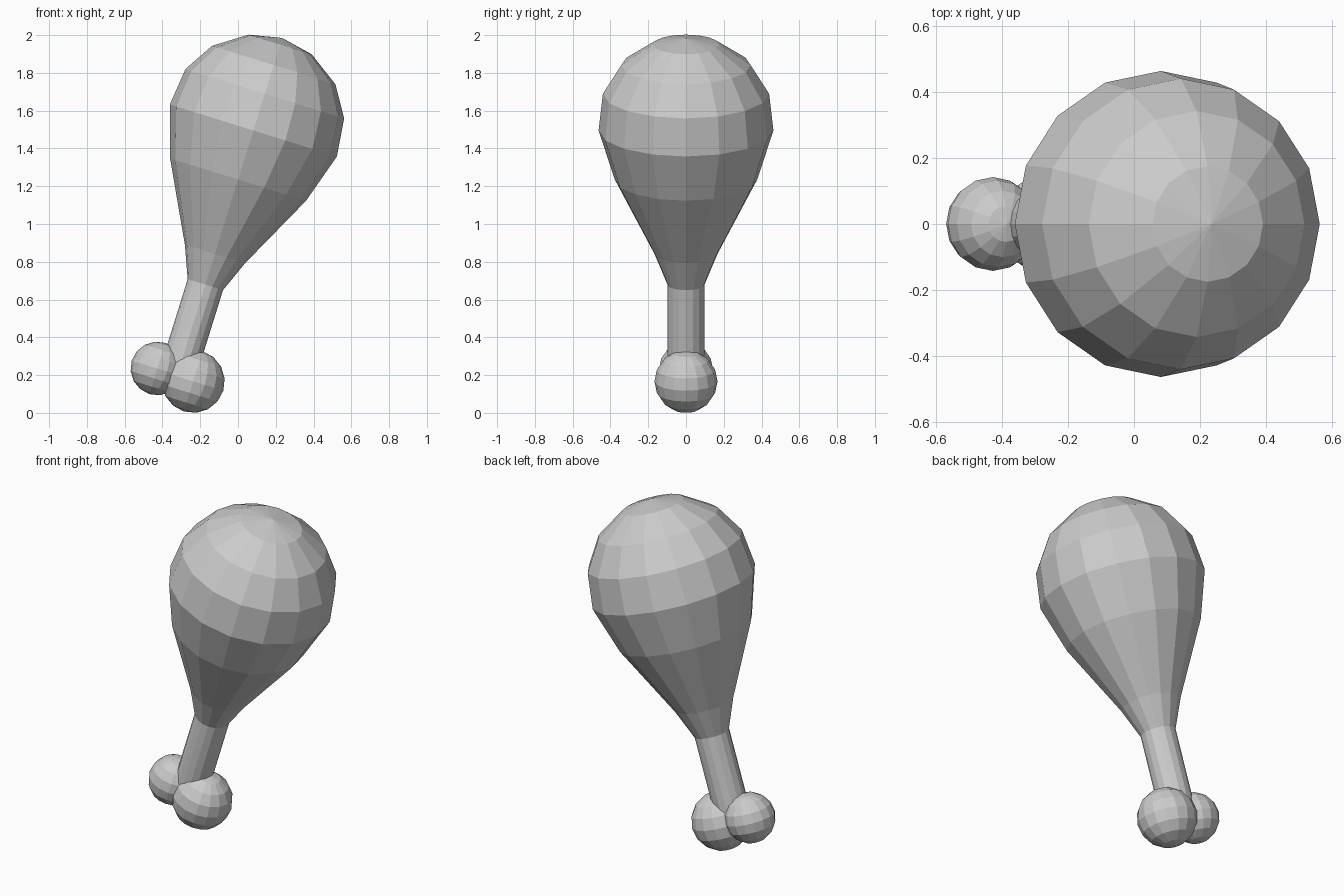
import bpy, bmesh
from math import radians, sin, cos, pi
from mathutils import Matrix, Vector

if "Cube" in bpy.data.objects:
    bpy.data.objects.remove(bpy.data.objects["Cube"])

TILT = radians(17.3)
ROT = Matrix.Rotation(TILT, 4, 'Y')
BASE = Vector((-0.175, 0, 0.672))   # point on the axis where meat meets bone


def finish(name, bm, origin):
    bmesh.ops.recalc_face_normals(bm, faces=bm.faces)
    me = bpy.data.meshes.new(name)
    bm.to_mesh(me)
    bm.free()
    ob = bpy.data.objects.new(name, me)
    ob.matrix_world = Matrix.Translation(origin) @ ROT
    bpy.context.collection.objects.link(ob)


def lathe(name, profile, sides, origin):
    """Revolve (radius, height) points; radius 0 becomes a pole."""
    bm = bmesh.new()
    rings = []
    for r, h in profile:
        n = sides if r > 0 else 1
        rings.append([bm.verts.new((r * cos(2 * pi * i / sides), r * sin(2 * pi * i / sides), h))
                      for i in range(n)])
    for a, b in zip(rings, rings[1:]):
        for i in range(sides):
            j = (i + 1) % sides
            quad = [a[i % len(a)], a[j % len(a)], b[j % len(b)], b[i % len(b)]]
            bm.faces.new(list(dict.fromkeys(quad)))
    finish(name, bm, origin)


def knob(name, radius, origin):
    bm = bmesh.new()
    bmesh.ops.create_uvsphere(bm, u_segments=16, v_segments=8, radius=radius)
    finish(name, bm, origin)


# Teardrop of meat
lathe("meat", [(0, 0), (0.095, 0), (0.167, 0.178), (0.377, 0.59), (0.463, 0.862),
               (0.44, 1.066), (0.342, 1.225), (0.175, 1.339), (0, 1.375)], 16, BASE)

# Bone shaft running down between the knobs
lathe("bone_shaft", [(0, -0.45), (0.098, -0.45), (0.098, 0.02), (0, 0.02)], 16, BASE)

# Bone end knobs
knob("large_knob", 0.167, (-0.237, 0, 0.167))
knob("small_knob", 0.142, (-0.427, 0, 0.235))
